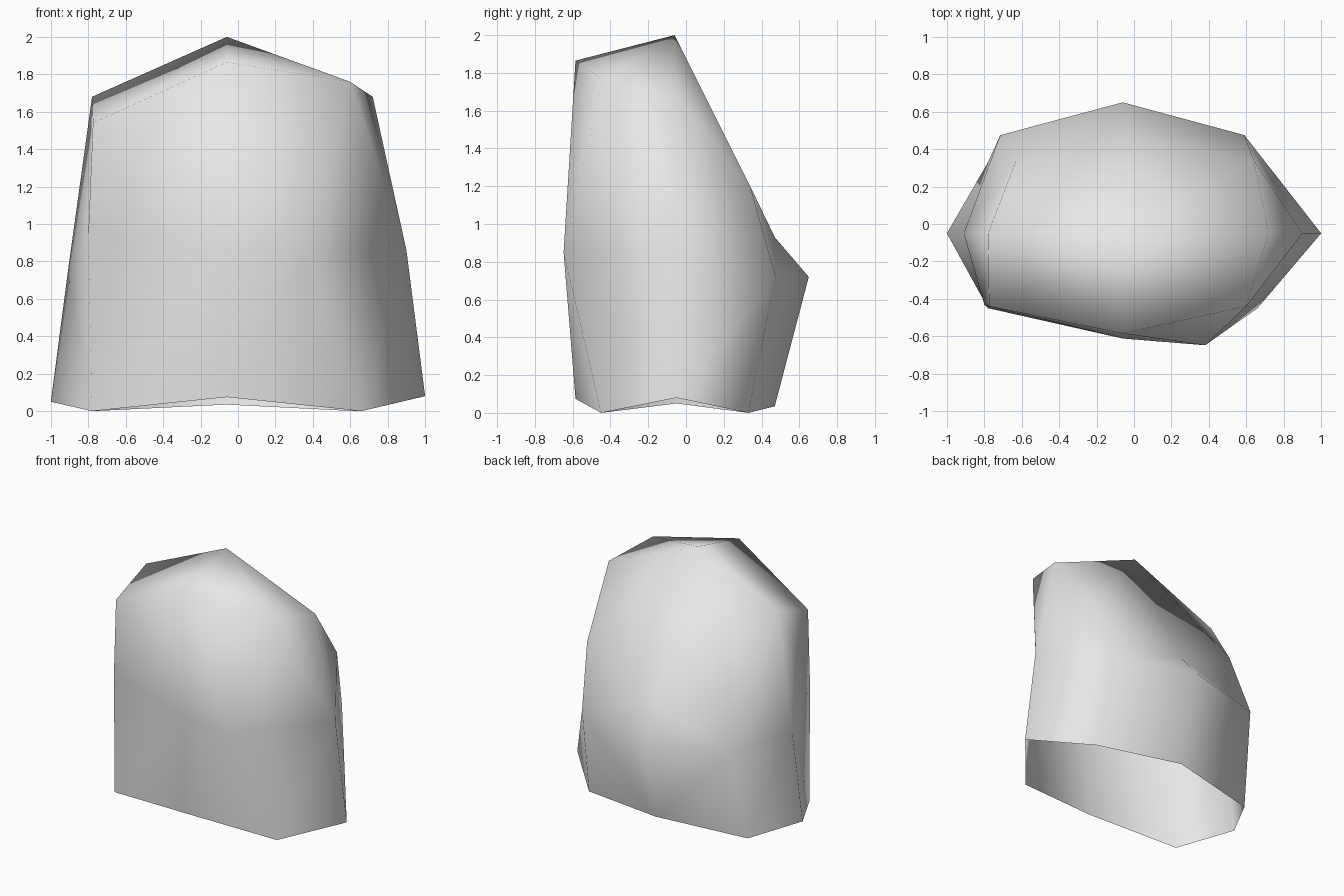
import bpy
import bmesh

if "Cube" in bpy.data.objects:
    bpy.data.objects.remove(bpy.data.objects["Cube"])

# Rings run counter-clockwise from the right side: R, BR, B, BL, L, FL, F, FR
rings = [
    # open bottom rim
    [(1.0, -.05, .08), (.63, .33, 0), (-.06, .47, .035), (-.78, .33, 0),
     (-1.0, -.05, .05), (-.78, -.45, 0), (-.06, -.585, .075), (.66, -.45, 0)],
    # widest belt
    [(.9, -.05, .86), (.59, .475, .72), (-.06, .65, .72), (-.715, .475, .72),
     (-.91, -.05, .74), (-.80, -.43, .94), (-.06, -.612, .86), (.38, -.648, .85)],
    # shoulder, sloping down to the back
    [(.72, -.05, 1.68), (.64, .34, 1.2), (-.06, .47, .93), (-.63, .34, 1.2),
     (-.78, -.05, 1.68), (-.775, -.44, 1.54), (-.06, -.585, 1.865), (.6, -.44, 1.76)],
]
apex = (-.06, -.06, 2.0)
n = 8

bm = bmesh.new()
loops = [[bm.verts.new(p) for p in ring] for ring in rings]
tip = bm.verts.new(apex)

# side walls
for low, high in zip(loops, loops[1:]):
    for i in range(n):
        j = (i + 1) % n
        bm.faces.new((low[i], low[j], high[j], high[i]))
bmesh.ops.triangulate(bm, faces=bm.faces[:], quad_method='SHORT_EDGE')

# crown fan meeting at the apex
for i in range(n):
    bm.faces.new((loops[-1][i], loops[-1][(i + 1) % n], tip))

for f in bm.faces:
    f.smooth = True
mesh = bpy.data.meshes.new("hollow_shell")
bm.to_mesh(mesh)
bm.free()

# single plain grey
mat = bpy.data.materials.new("light_grey")
mat.diffuse_color = (0.8, 0.8, 0.8, 1)
mat.use_nodes = True
mat.node_tree.nodes["Principled BSDF"].inputs["Base Color"].default_value = mat.diffuse_color
mesh.materials.append(mat)

obj = bpy.data.objects.new("hollow_shell", mesh)
bpy.context.collection.objects.link(obj)
